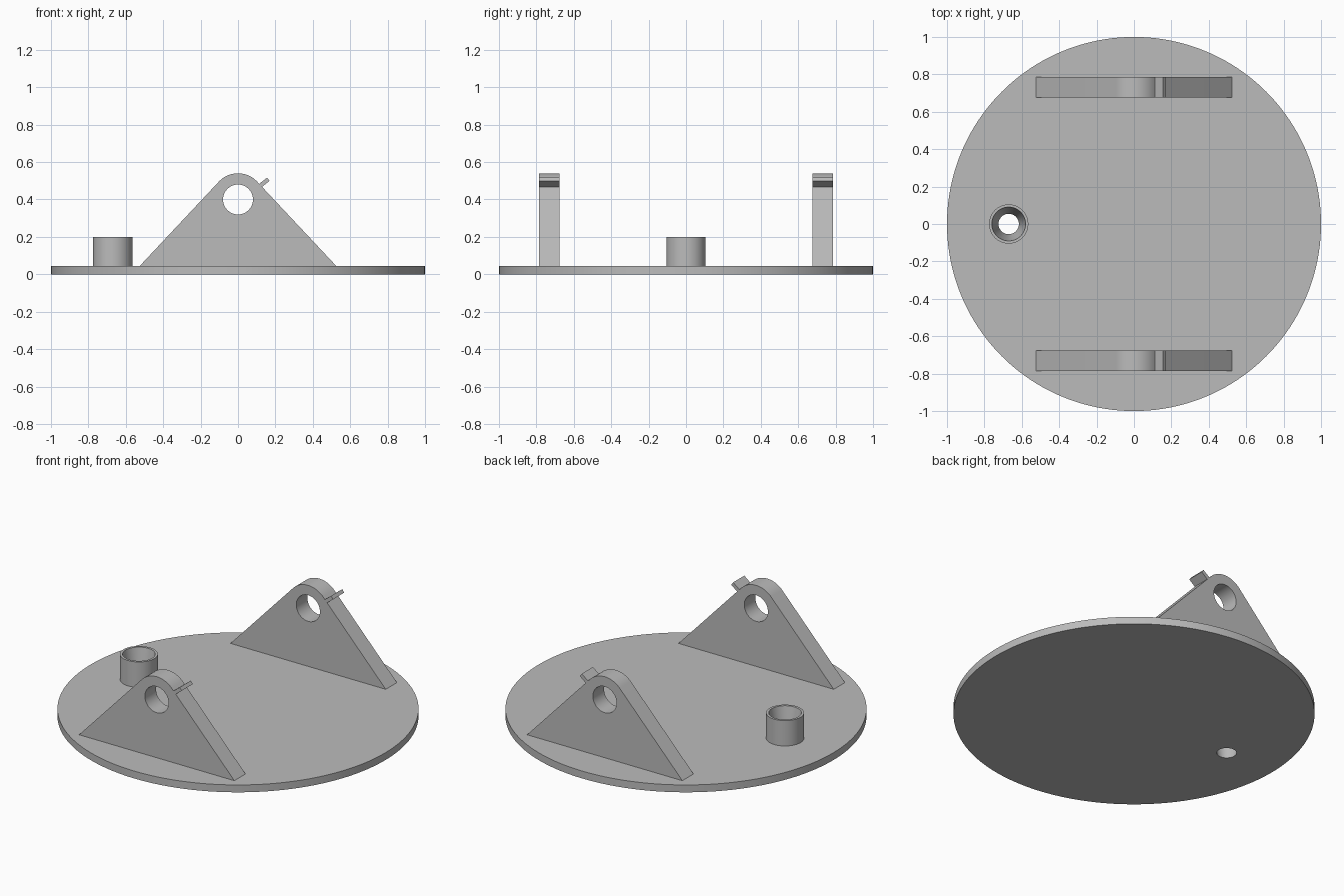
import bpy
import bmesh
from math import radians, sin, cos, atan2, acos, hypot
from mathutils import Matrix, Vector

default_cube = bpy.data.objects.get("Cube")
if default_cube:
    bpy.data.objects.remove(default_cube, do_unlink=True)

# Single plain grey
grey = bpy.data.materials.new("plain grey")
grey.use_nodes = True
colour = (0.5, 0.5, 0.5, 1)
grey.diffuse_color = colour
grey.node_tree.nodes["Principled BSDF"].inputs["Base Color"].default_value = colour

BASE_TOP = 0.045
CUP_X = -0.67


def activate(obj):
    bpy.ops.object.select_all(action="DESELECT")
    obj.select_set(True)
    bpy.context.view_layer.objects.active = obj


def make_object(name, bm):
    bmesh.ops.recalc_face_normals(bm, faces=bm.faces)
    mesh = bpy.data.meshes.new(name)
    bm.to_mesh(mesh)
    bm.free()
    mesh.materials.append(grey)
    obj = bpy.data.objects.new(name, mesh)
    bpy.context.collection.objects.link(obj)
    return obj


def cylinder(name, centre, r_bottom, r_top, depth, segments=64, turn=Matrix()):
    bm = bmesh.new()
    bmesh.ops.create_cone(bm, cap_ends=True, segments=segments, radius1=r_bottom,
                          radius2=r_top, depth=depth,
                          matrix=Matrix.Translation(centre) @ turn)
    return make_object(name, bm)


def cut(obj, cutter):
    cutter.hide_render = True
    mod = obj.modifiers.new("hole", "BOOLEAN")
    mod.operation = "DIFFERENCE"
    mod.solver = "EXACT"
    mod.object = cutter
    activate(obj)
    bpy.ops.object.modifier_apply(modifier=mod.name)


def smooth(obj):
    activate(obj)
    bpy.ops.object.shade_smooth_by_angle(angle=radians(30))


def extrude_profile(name, points, y0, y1):
    bm = bmesh.new()
    face = bm.faces.new([bm.verts.new((x, y0, z)) for x, z in points])
    extruded = bmesh.ops.extrude_face_region(bm, geom=[face])["geom"]
    moved = [v for v in extruded if isinstance(v, bmesh.types.BMVert)]
    bmesh.ops.translate(bm, verts=moved, vec=(0, y1 - y0, 0))
    return make_object(name, bm)


# Round base and the cup standing on it, both pierced by a tapered bore
base = cylinder("base_plate", (0, 0, BASE_TOP / 2), 1, 1, BASE_TOP, 160)
cup_height = 0.2 - BASE_TOP
cup = cylinder("cup", (CUP_X, 0, BASE_TOP + cup_height / 2), 0.105, 0.105, cup_height)
bore = cylinder("bore_cutter", (CUP_X, 0, 0.1), 0.051, 0.094, 0.24)
for part in (base, cup):
    cut(part, bore)
    smooth(part)
bpy.data.objects.remove(bore, do_unlink=True)

# Lug outline: straight flanks tangent to a rounded crown around the pin hole
PIN_Z, CROWN, FOOT = 0.4, 0.14, 0.525
drop = PIN_Z - BASE_TOP
tangent = atan2(-drop, FOOT) + acos(CROWN / hypot(FOOT, drop))
outline = [(-FOOT, BASE_TOP), (FOOT, BASE_TOP)]
STEPS = 24
for i in range(STEPS + 1):
    a = tangent + (radians(180) - 2 * tangent) * i / STEPS
    outline.append((CROWN * cos(a), PIN_Z + CROWN * sin(a)))

# Small stop tab, square to the right-hand flank
along = Vector((cos(tangent), sin(tangent)))
across = Vector((-along.y, along.x)) * 0.011
root = Vector((0.115, 0.471))
tip = Vector((0.162, 0.508))
along = (tip - root).normalized()
across = Vector((-along.y, along.x)) * 0.011
tab_outline = [root - across, tip - across, tip + across, root + across]

for side, y0, y1 in (("front", -0.785, -0.677), ("back", 0.677, 0.785)):
    lug = extrude_profile(side + "_lug", outline, y0, y1)
    pin = cylinder("pin_cutter", (0, (y0 + y1) / 2, PIN_Z), 0.08, 0.08, 0.3,
                   turn=Matrix.Rotation(radians(90), 4, "X"))
    cut(lug, pin)
    bpy.data.objects.remove(pin, do_unlink=True)
    smooth(lug)
    extrude_profile(side + "_stop_tab", tab_outline, y0, y1)
